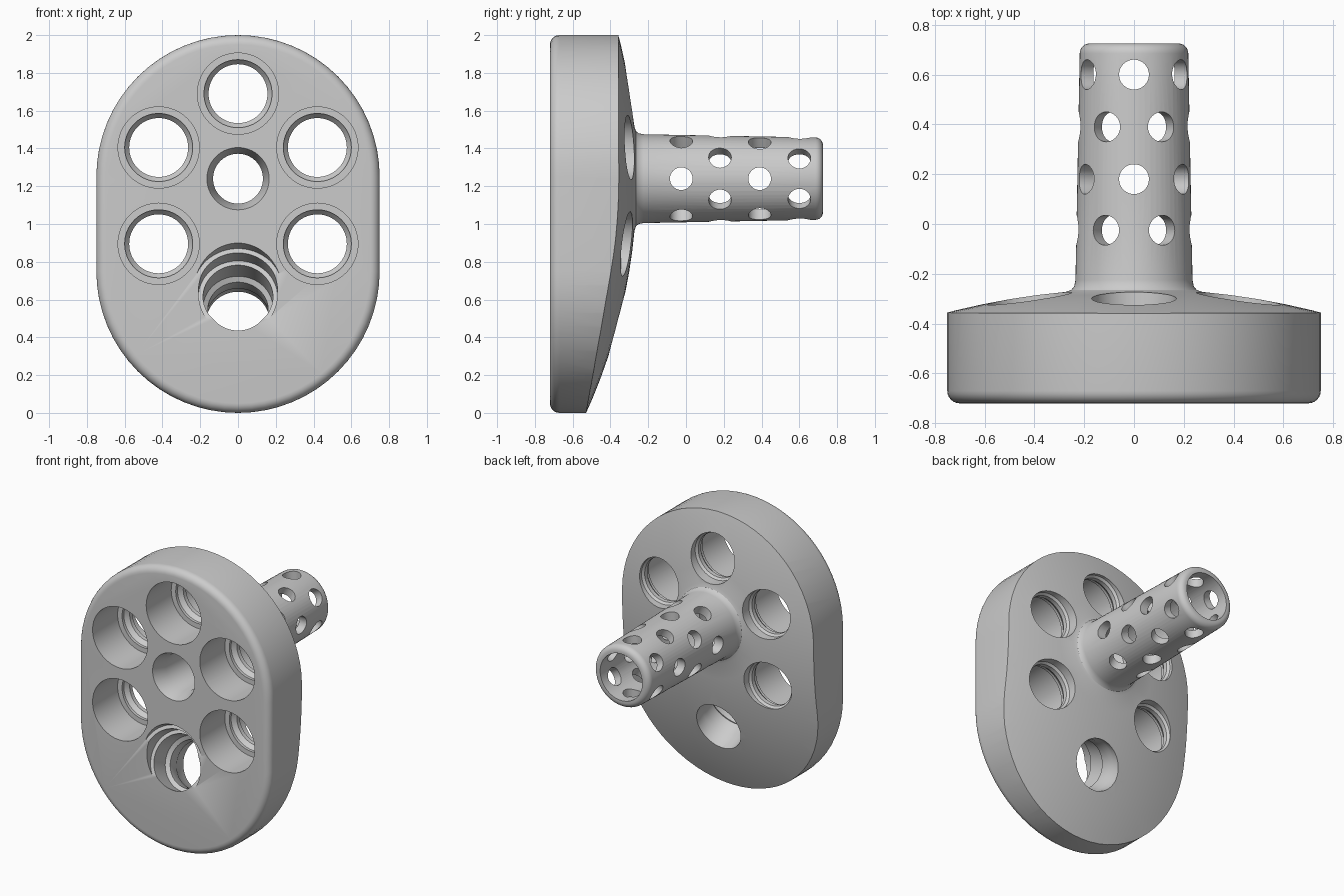
import bpy, bmesh
from math import sin, cos, pi, radians, sqrt
from mathutils import Vector

cube = bpy.data.objects.get("Cube")
if cube:
    bpy.data.objects.remove(cube)

FRONT = -0.72
AXIS_Z = 1.24
BACK_DIR = Vector((0, 1, 0))


def loft(name, rings):
    """Solid skinned through matching rings of points, capped at both ends."""
    bm = bmesh.new()
    loops = [[bm.verts.new(p) for p in ring] for ring in rings]
    n = len(loops[0])
    for a, b in zip(loops, loops[1:]):
        for i in range(n):
            j = (i + 1) % n
            bm.faces.new((a[i], a[j], b[j], b[i]))
    bm.faces.new(loops[0][::-1])
    bm.faces.new(loops[-1])
    bmesh.ops.recalc_face_normals(bm, faces=bm.faces)
    mesh = bpy.data.meshes.new(name)
    bm.to_mesh(mesh)
    bm.free()
    obj = bpy.data.objects.new(name, mesh)
    bpy.context.collection.objects.link(obj)
    return obj


def lathe(name, profile, origin, direction=BACK_DIR, sides=64):
    """Turned solid; the profile is (radius, distance along direction)."""
    turn = Vector((0, 0, 1)).rotation_difference(direction)
    rings = []
    for r, s in profile:
        ring = []
        for i in range(sides):
            a = 2 * pi * i / sides
            ring.append(Vector(origin) + turn @ Vector((r * cos(a), r * sin(a), s)))
        rings.append(ring)
    return loft(name, rings)


def combine(target, tool, operation="DIFFERENCE"):
    mod = target.modifiers.new(operation.lower(), "BOOLEAN")
    mod.operation = operation
    mod.solver = "EXACT"
    mod.object = tool
    tool.hide_render = True
    bpy.context.view_layer.objects.active = target
    bpy.ops.object.modifier_apply(modifier=mod.name)
    bpy.data.objects.remove(tool)


def rounded(radius, start, size, steps=6):
    """Quarter-round steps: (inset, depth) going from face to side."""
    return [(radius - size + size * sin(i * pi / 2 / steps),
             start + size - size * cos(i * pi / 2 / steps)) for i in range(steps + 1)]


def stadium(radius, y, half=32):
    ring = []
    for centre, start in ((1.25, 0), (0.75, pi)):
        for i in range(half + 1):
            a = start + pi * i / half
            ring.append((radius * cos(a), y, centre + radius * sin(a)))
    return ring


# Oval plate outline with a rounded front rim, extended past the tube tip
outline = rounded(0.75, FRONT, 0.05) + [(0.75, 1.0)]
body = loft("plate_with_perforated_tube", [stadium(r, y) for r, y in outline])

# Domed back, fillet and tapered tube as one turned shape
DOME_R, APEX = 3.0, -0.26
dome = [(1.6, -0.9)]
for i in range(13):
    r = 1.6 + (0.275 - 1.6) * i / 12
    dome.append((r, APEX - DOME_R + sqrt(DOME_R ** 2 - r ** 2)))
fillet = [(0.252, -0.265), (0.24, -0.25), (0.235, -0.225)]
tip = [(r, -y) for r, y in reversed(rounded(0.218, -0.725, 0.04))]
combine(body, lathe("turned_back", dome + fillet + tip, (0, 0, AXIS_Z)), "INTERSECT")

# Central bore: tapered mouth, neck, then the hollow tube
bore = [(0.165, -0.9), (0.165, FRONT), (0.132, -0.62), (0.132, -0.34),
        (0.165, -0.3), (0.165, 0.9)]
combine(body, lathe("bore_cutter", bore, (0, 0, AXIS_Z)))

# Five straight stepped sockets
socket = [(0.215, -0.2), (0.215, 0.28), (0.18, 0.28), (0.18, 0.3),
          (0.156, 0.33), (0.156, 0.36), (0.17, 0.375), (0.17, 0.6)]
for x, z in ((0, 1.69), (0.42, 1.405), (-0.42, 1.405), (0.42, 0.895), (-0.42, 0.895)):
    combine(body, lathe("socket_cutter", socket, (x, FRONT, z)))

# Lower socket, tilted down towards the back, with several steps
tilt = radians(25)
tilted = [(0.235, -0.3), (0.235, -0.04), (0.21, -0.04), (0.21, 0.06),
          (0.185, 0.06), (0.185, 0.2), (0.16, 0.22), (0.16, 0.3),
          (0.17, 0.32), (0.17, 0.6)]
combine(body, lathe("tilted_socket_cutter", tilted, (0, FRONT, 0.64),
                    Vector((0, cos(tilt), -sin(tilt)))))

# Staggered rings of six holes through the tube wall
for row, y in enumerate((-0.025, 0.18, 0.39, 0.6)):
    for k in range(3):
        a = radians(60 * k + (30 if row % 2 == 0 else 0))
        combine(body, lathe("hole_cutter", [(0.06, -0.4), (0.06, 0.4)],
                            (0, y, AXIS_Z), Vector((sin(a), 0, cos(a))), 32))

# Smooth shading with sharp rims
bpy.ops.object.select_all(action="DESELECT")
body.select_set(True)
bpy.context.view_layer.objects.active = body
bpy.ops.object.shade_smooth_by_angle(angle=radians(30))
